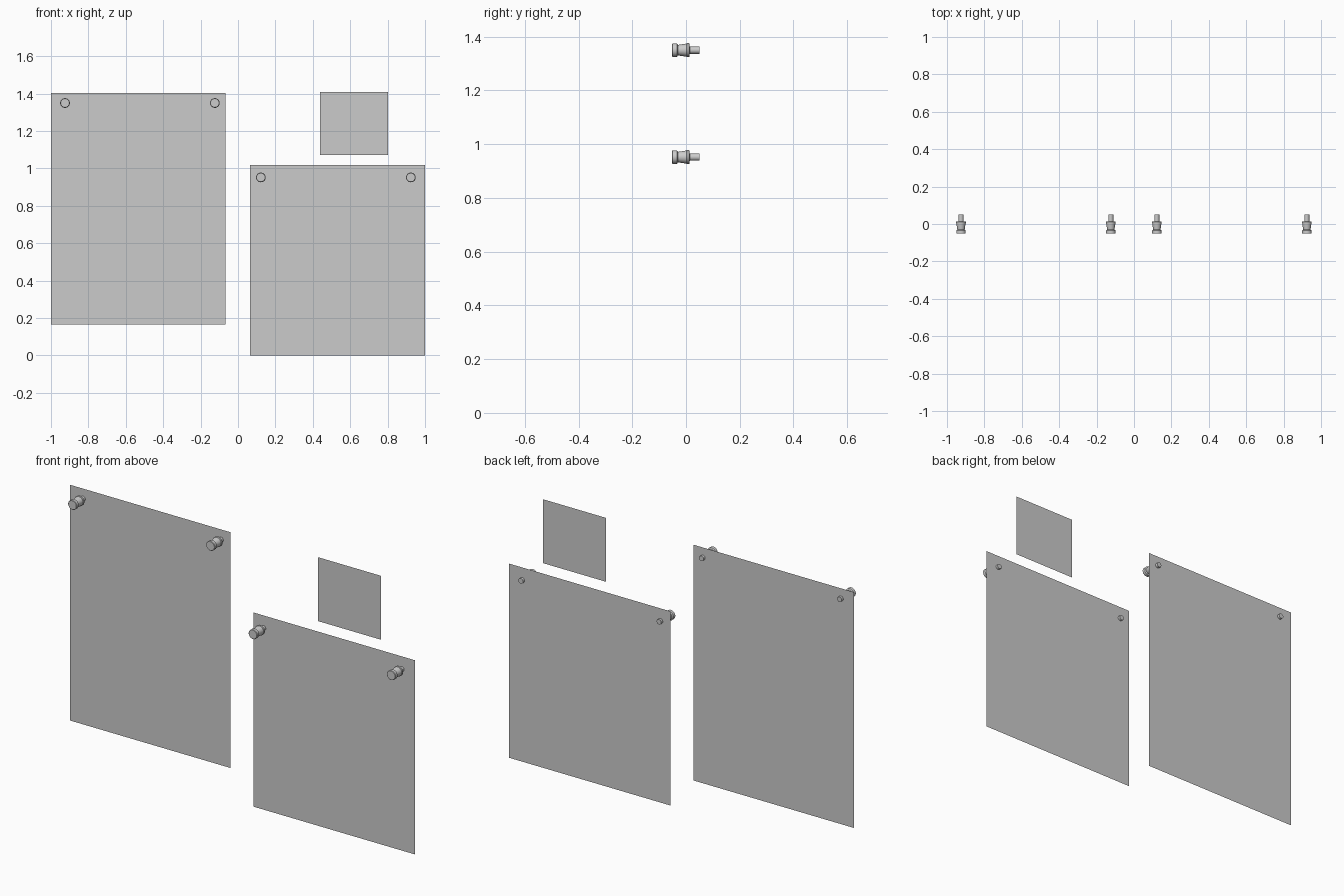
import bpy, bmesh
from math import cos, sin, tau

if "Cube" in bpy.data.objects:
    bpy.data.objects.remove(bpy.data.objects["Cube"])

SHEET_Y = 0.037


def add_mesh(name, bm):
    mesh = bpy.data.meshes.new(name)
    bm.to_mesh(mesh)
    bm.free()
    obj = bpy.data.objects.new(name, mesh)
    bpy.context.collection.objects.link(obj)
    return obj


# Flat single-sided sheet facing the front
def sheet(name, x0, x1, z0, z1):
    bm = bmesh.new()
    corners = [(x0, z0), (x1, z0), (x1, z1), (x0, z1)]
    bm.faces.new([bm.verts.new((x, SHEET_Y, z)) for x, z in corners])
    return add_mesh(name, bm)


# Push pin profile as (y, radius): cap, flared grip, collar, shank
PIN_PROFILE = [(-0.052, 0.023), (-0.050, 0.025), (-0.034, 0.025),
               (-0.030, 0.0195), (0.002, 0.0245), (0.003, 0.026),
               (0.012, 0.026), (0.014, 0.0135), (0.050, 0.0135)]


def push_pin(name, x, z, sides=32):
    bm = bmesh.new()
    rings = [[bm.verts.new((x + r * cos(tau * i / sides), y, z + r * sin(tau * i / sides)))
              for i in range(sides)] for y, r in PIN_PROFILE]
    for a, b in zip(rings, rings[1:]):
        for i in range(sides):
            j = (i + 1) % sides
            bm.faces.new((a[i], a[j], b[j], b[i]))
    bm.faces.new(rings[0])
    bm.faces.new(rings[-1])
    bmesh.ops.recalc_face_normals(bm, faces=bm.faces[:])
    obj = add_mesh(name, bm)
    bpy.ops.object.select_all(action='DESELECT')
    obj.select_set(True)
    bpy.context.view_layer.objects.active = obj
    bpy.ops.object.shade_smooth_by_angle(angle=0.5)


# Two posters and a small note
sheet("large_poster", -1.0, -0.068, 0.167, 1.403)
sheet("square_poster", 0.064, 1.0, 0.0, 1.018)
sheet("small_note", 0.438, 0.803, 1.073, 1.408)

# Pins at the upper corners of each poster
for i, (x, z) in enumerate([(-0.925, 1.35), (-0.124, 1.35), (0.122, 0.952), (0.924, 0.952)]):
    push_pin(f"push_pin_{i + 1}", x, z)
